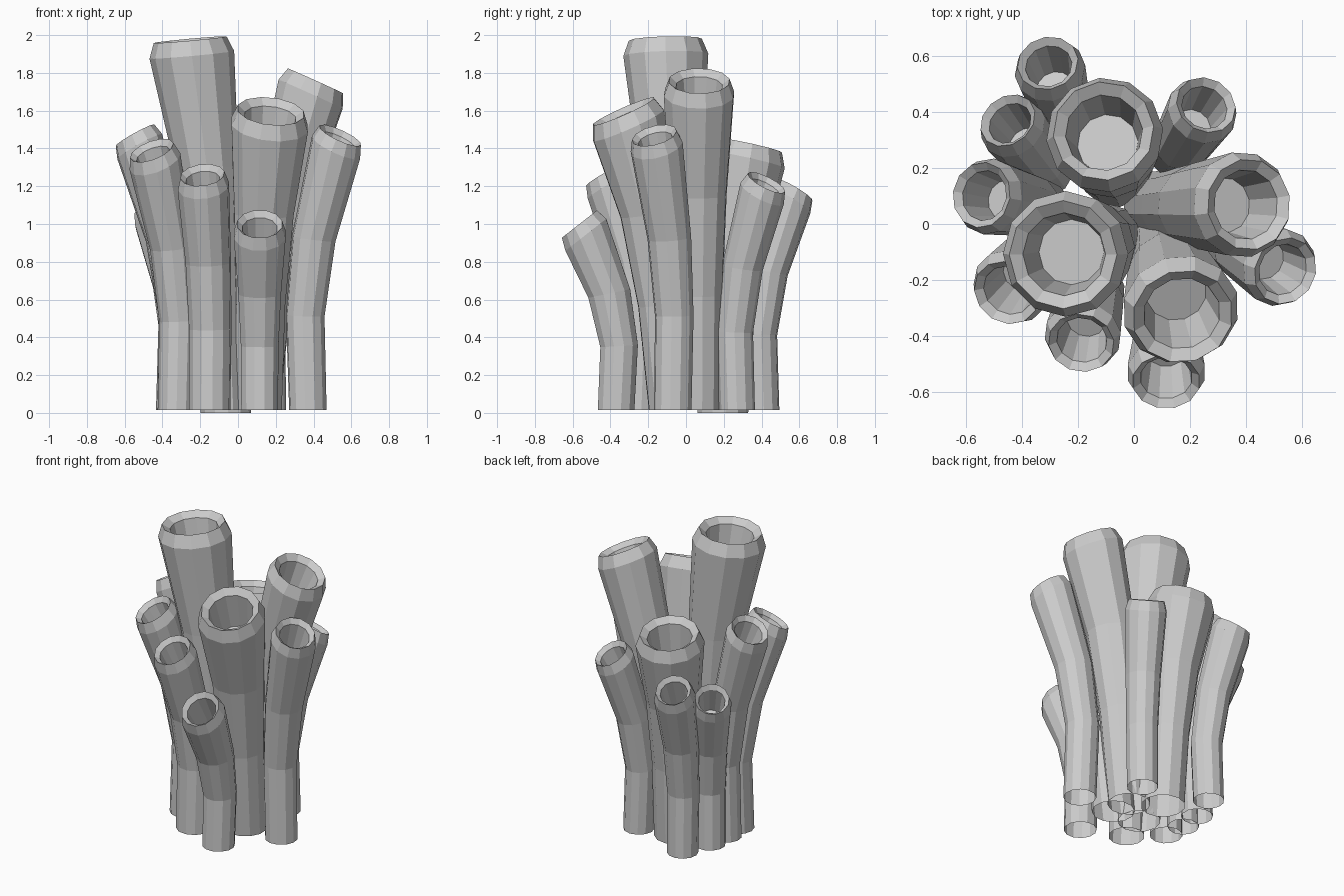
import bpy, bmesh, math
from mathutils import Vector

if "Cube" in bpy.data.objects:
    bpy.data.objects.remove(bpy.data.objects["Cube"])

SIDES = 12


def ring(bm, centre, direction, radius, phase):
    """Add one circle of vertices square to the given direction."""
    q = Vector((0, 0, 1)).rotation_difference(direction)
    verts = []
    for i in range(SIDES):
        a = 2 * math.pi * i / SIDES + phase
        p = Vector((math.cos(a), math.sin(a), 0)) * radius
        verts.append(bm.verts.new(centre + q @ p))
    return verts


def tube(name, base, tip, r_base, r_tip, bends, z0, tilt, phase):
    """Bent hollow tube: open foot, flared body, chamfered lip, shallow cavity."""
    bm = bmesh.new()
    b = Vector((base[0], base[1], z0))
    t = Vector(tip)
    up = Vector((0, 0, 1))
    pts = [b]
    for h, lean in bends:
        xy = b.lerp(t, lean)
        pts.append(Vector((xy.x, xy.y, b.z + (t.z - b.z) * h)))
    axis = (t - pts[-1]).normalized()
    end = Vector((axis.x * tilt, axis.y * tilt, axis.z)).normalized()
    # Body sections
    mid = (pts[2] - pts[0]).normalized()
    loops = [ring(bm, pts[0], up, r_base, phase),
             ring(bm, pts[1], mid, r_base * 1.03, phase),
             ring(bm, pts[2], axis.lerp(up, 0.5).normalized(),
                  r_base + (r_tip - r_base) * 0.4, phase)]
    # Lip and cavity, as (depth below tip, share of tip radius)
    k = 0.5 + r_tip * 2
    for depth, share in ((0.10, 1.0), (0.015, 0.86), (0.05, 0.66), (0.30, 0.52)):
        loops.append(ring(bm, t - (axis + end) * 0.5 * depth * k, end, r_tip * share, phase))
    for lo, hi in zip(loops, loops[1:]):
        for i in range(SIDES):
            j = (i + 1) % SIDES
            bm.faces.new((lo[i], lo[j], hi[j], hi[i]))
    bm.faces.new(loops[-1])  # cavity floor
    me = bpy.data.meshes.new(name)
    bm.to_mesh(me)
    bm.free()
    ob = bpy.data.objects.new(name, me)
    bpy.context.collection.objects.link(ob)


# Large inner tubes: base xy, tip xyz, base radius, tip radius, foot z, lip tilt
LARGE = [
    ((-0.09, -0.06), (-0.255, -0.11, 1.99), 0.13, 0.225, 0.015, 0.7),
    ((-0.065, 0.195), (-0.11, 0.335, 1.43), 0.135, 0.21, 0.0, 1.4),
    ((0.09, 0.06), (0.415, 0.07, 1.77), 0.13, 0.19, 0.015, 1.55),
    ((0.105, -0.07), (0.175, -0.335, 1.61), 0.13, 0.21, 0.015, 1.7),
]
for n, (base, tip, rb, rt, z0, tilt) in enumerate(LARGE):
    tube(f"large_tube_{n + 1}", base, tip, rb, rt,
         [(0.35, 0.2), (0.65, 0.45)], z0, tilt, n * 0.1)

# Small outer tubes, kinked outwards
SMALL = [
    ((0.16, 0.27), (0.26, 0.43, 1.23), 0.095, 0.128),
    ((-0.255, 0.40), (-0.31, 0.58, 1.19), 0.095, 0.128),
    ((-0.325, 0.21), (-0.455, 0.375, 1.09), 0.095, 0.123),
    ((-0.34, 0.06), (-0.55, 0.105, 1.48), 0.095, 0.137),
    ((-0.325, -0.085), (-0.46, -0.25, 1.40), 0.1, 0.142),
    ((-0.15, -0.25), (-0.19, -0.43, 1.27), 0.11, 0.138),
    ((0.115, -0.37), (0.115, -0.57, 1.01), 0.1, 0.142),
    ((0.37, -0.07), (0.545, -0.17, 1.48), 0.1, 0.142),
]
for n, (base, tip, rb, rt) in enumerate(SMALL):
    tube(f"small_tube_{n + 1}", base, tip, rb, rt,
         [(0.34, -0.08), (0.62, 0.18)], 0.015, 1.8, n * 0.13)
